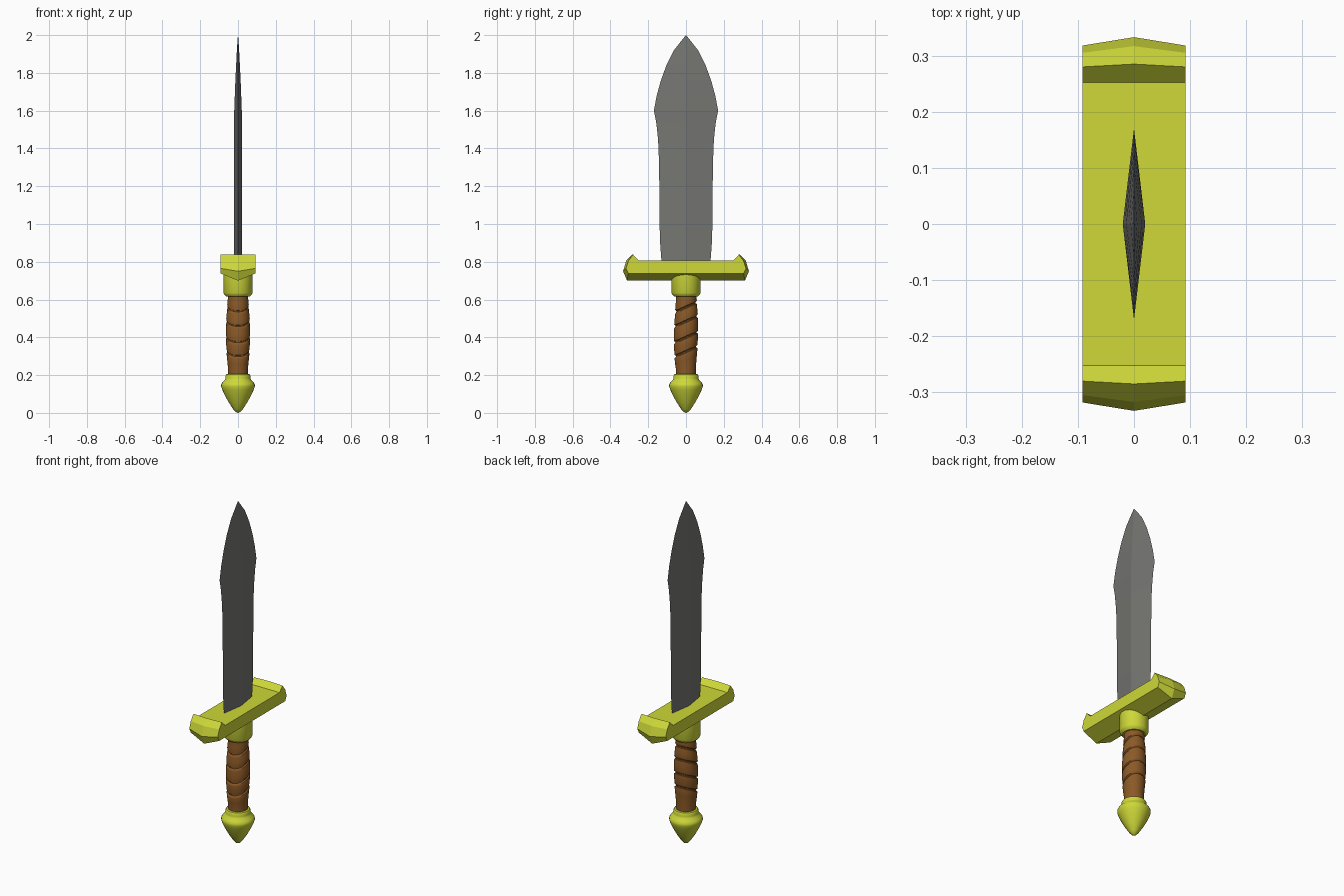
import bpy, bmesh
from math import sin, cos, pi, radians

if "Cube" in bpy.data.objects:
    bpy.data.objects.remove(bpy.data.objects["Cube"])


def material(name, rgb):
    m = bpy.data.materials.new(name)
    m.diffuse_color = (*rgb, 1)
    m.use_nodes = True
    m.node_tree.nodes["Principled BSDF"].inputs["Base Color"].default_value = m.diffuse_color
    return m


GOLD = material("gold", (0.62, 0.69, 0.04))
LEATHER = material("leather", (0.26, 0.1, 0.02))
STEEL = material("steel", (0.18, 0.18, 0.17))


def loft(name, sections, mat, smooth=None):
    """Skin a list of equal-length closed sections and cap both ends."""
    bm = bmesh.new()
    rings = [[bm.verts.new(p) for p in s] for s in sections]
    n = len(rings[0])
    for a, b in zip(rings, rings[1:]):
        for i in range(n):
            j = (i + 1) % n
            bm.faces.new((a[i], a[j], b[j], b[i]))
    bm.faces.new(rings[0][::-1])
    bm.faces.new(rings[-1])
    bmesh.ops.remove_doubles(bm, verts=bm.verts, dist=1e-5)
    bmesh.ops.recalc_face_normals(bm, faces=bm.faces)
    me = bpy.data.meshes.new(name)
    bm.to_mesh(me)
    bm.free()
    me.materials.append(mat)
    ob = bpy.data.objects.new(name, me)
    bpy.context.collection.objects.link(ob)
    if smooth:
        bpy.ops.object.select_all(action='DESELECT')
        ob.select_set(True)
        bpy.context.view_layer.objects.active = ob
        bpy.ops.object.shade_smooth_by_angle(angle=radians(smooth))
    return ob


def lathe(name, profile, mat, slant=lambda z: 0, sides=32):
    """Revolve (radius, z) points; slant tilts the rings along y."""
    def ring(r, z):
        pts = []
        for i in range(sides):
            a = 2 * pi * i / sides
            y = r * sin(a)
            pts.append((r * cos(a), y, z + slant(z) * y))
        return pts
    return loft(name, [ring(r, z) for r, z in profile], mat, 35)


# Blade: diamond section, leaf-shaped outline (z, half width, half thickness)
outline = [(0.76, 0.13, 0.02), (0.82, 0.131, 0.02), (0.9, 0.137, 0.02), (1.0, 0.14, 0.02),
           (1.2, 0.141, 0.02), (1.4, 0.145, 0.02), (1.47, 0.15, 0.02),
           (1.54, 0.158, 0.02), (1.6, 0.17, 0.02), (1.68, 0.155, 0.017),
           (1.76, 0.133, 0.014), (1.84, 0.104, 0.01), (1.92, 0.064, 0.006),
           (2.0, 0.0005, 0.0005)]
loft("blade", [[(t, 0, z), (0, w, z), (-t, 0, z), (0, -w, z)] for z, w, t in outline], STEEL)

# Crossguard: upturned ends, with a keel along the middle
side = [(0.252, 0.808), (0.28, 0.838), (0.305, 0.805), (0.318, 0.765), (0.305, 0.738)]
middle = [(0.252, 0.808), (0.285, 0.838), (0.317, 0.805), (0.333, 0.75), (0.312, 0.70)]


def guard_section(x, half):
    return [(x, y, z) for y, z in half] + [(x, -y, z) for y, z in reversed(half)]


loft("crossguard", [guard_section(-0.092, side), guard_section(0, middle),
                    guard_section(0.092, side)], GOLD)

# Collar under the guard
lathe("collar", [(0.062, 0.615), (0.072, 0.625), (0.077, 0.635), (0.077, 0.76)], GOLD)

# Leather grip: swelling handle with slanted wrap grooves
grooves = [0.325, 0.4, 0.485, 0.56]


def swell(z):
    return 0.053 + 0.011 * max(0, cos((z - 0.42) / 0.2 * pi / 2)) ** 1.2


grip = [(0.053, 0.18), (0.053, 0.24), (swell(0.28), 0.28)]
for g in grooves:
    r = swell(g)
    grip += [(r, g - 0.012), (r - 0.001, g - 0.007), (r - 0.007, g - 0.003),
             (r - 0.007, g + 0.003), (r - 0.001, g + 0.007), (r, g + 0.012),
             (swell(g + 0.037), g + 0.037)]
grip += [(0.053, 0.635)]
lathe("grip", grip, LEATHER,
      slant=lambda z: 0.45 * max(0, min(1, (z - 0.2) / 0.09, (0.65 - z) / 0.06)))

# Pommel: pointed acorn with a narrow neck
lathe("pommel", [(0.001, 0), (0.012, 0.005), (0.026, 0.02), (0.05, 0.057), (0.07, 0.094),
                 (0.083, 0.122), (0.089, 0.14), (0.089, 0.15), (0.082, 0.162),
                 (0.069, 0.175), (0.066, 0.183), (0.067, 0.195), (0.062, 0.204),
                 (0.05, 0.207)], GOLD)
